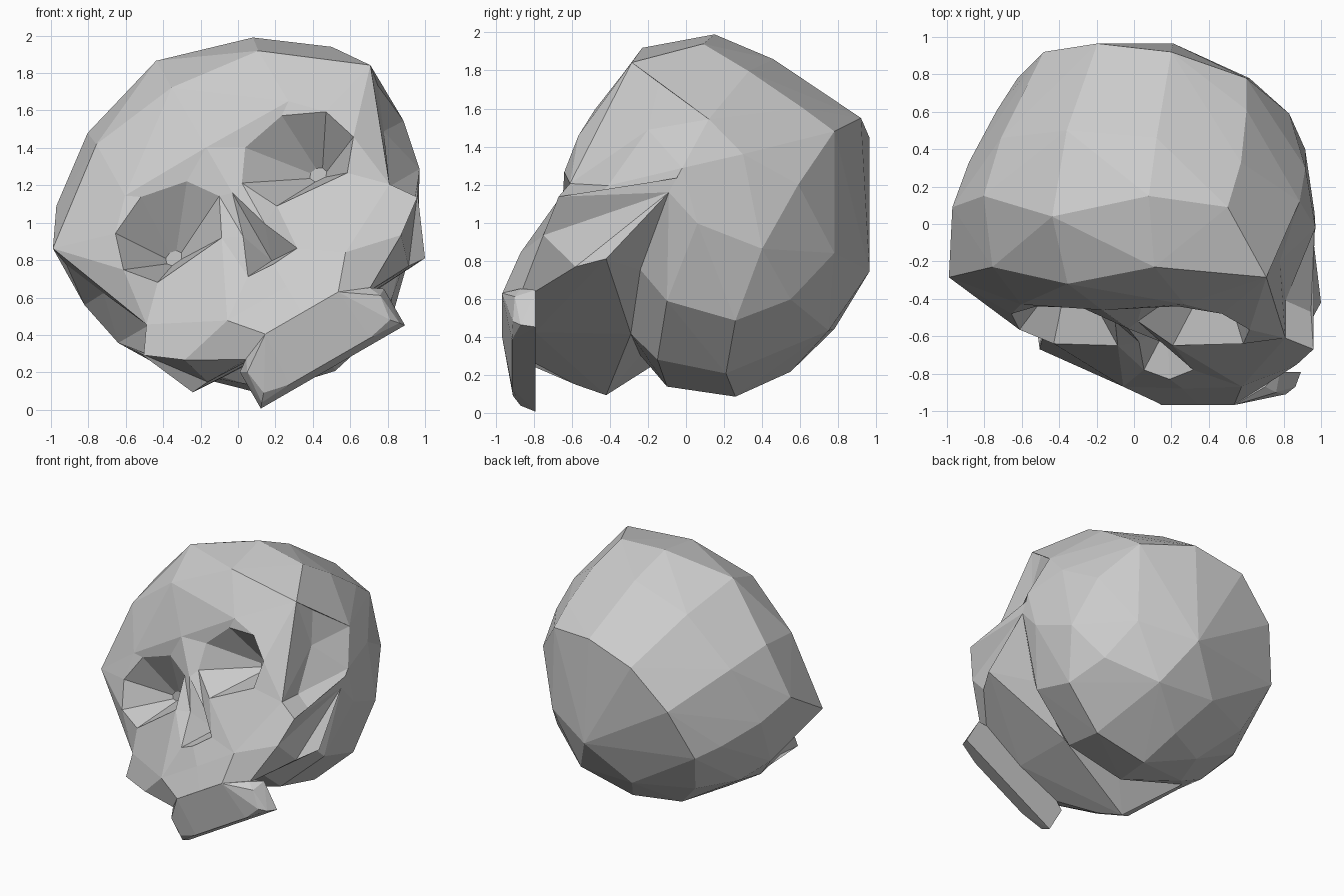
import bpy, bmesh, math
from mathutils import Matrix, Vector

if "Cube" in bpy.data.objects:
    bpy.data.objects.remove(bpy.data.objects["Cube"])

# Modelled upright and symmetric (u, y, w), then rolled 30 degrees about y
PLACE = Matrix.Translation((-0.03, 0, 1.16)) @ Matrix.Rotation(math.radians(-30), 4, 'Y')


def both(p):
    """A point and its mirror image (one point on the centre plane)."""
    return [p] if p[0] == 0 else [p, (-p[0], p[1], p[2])]


def add_face(bm, pts):
    """Add a face and its mirror image."""
    for s in (1, -1):
        vs = [bm.verts.new((s * p[0], p[1], p[2])) for p in pts]
        bm.faces.new(vs if s == 1 else vs[::-1])


def add_hull(bm, pts):
    vs = [bm.verts.new(q) for p in pts for q in both(p)]
    bmesh.ops.convex_hull(bm, input=vs)
    loose = [v for v in bm.verts if not v.link_faces]
    bmesh.ops.delete(bm, geom=loose, context='VERTS')


def finish(bm, name):
    bmesh.ops.remove_doubles(bm, verts=bm.verts, dist=0.002)
    bmesh.ops.recalc_face_normals(bm, faces=bm.faces)
    bm.transform(PLACE)
    me = bpy.data.meshes.new(name)
    bm.to_mesh(me)
    bm.free()
    ob = bpy.data.objects.new(name, me)
    bpy.context.collection.objects.link(ob)


# Facial landmarks: brow, eye rim, nose
P = {
    'b0': (0, -.46, .28), 'b1': (.505, -.43, .274), 'b2': (.98, -.285, .222),
    'e1': (.07, -.52, .02), 'e2': (.18, -.45, .175), 'e3': (.435, -.44, .225),
    'e4': (.65, -.48, .125), 'e5': (.71, -.565, -.065), 'e6': (.585, -.64, -.215),
    'e7': (.17, -.65, -.18),
    'n0': (0, -.56, 0), 'n1': (.067, -.63, -.23), 'n2': (.152, -.78, -.43),
    'n3': (0, -.83, -.44), 'na': (0, -.54, -.42),
}
# Temple, arch, cheek, jaw, palate, skull base
P.update({
    'q': (.96, -.14, .109), 's': (.985, .12, -.125), 'h': (.865, -.2, -.12),
    'A0': (.75, -.61, -.38), 'A1': (.745, -.41, -.39), 'A2': (.93, -.02, -.39),
    'B0': (.845, -.67, -.515), 'B1': (.83, -.47, -.515), 'D': (.9, -.03, -.43),
    'B2': (.857, -.09, -.495),
    'c1': (.668, -.75, -.647), 'c2': (.365, -.87, -.578), 'c3': (.62, -.58, -.81),
    'm': (0, -.88, -.58),
    't0': (0, -.965, -.742), 't1': (.225, -.965, -.742), 't2': (.38, -.86, -.81),
    'tb': (.38, -.79, -.82), 'pf': (0, -.79, -.85),
    'j': (.717, -.42, -.818), 'p': (.45, -.24, -.73), 'p0': (0, -.29, -.86),
    'k0': (0, -.15, -1.016), 'k1': (.45, -.1, -.92),
})

# Cranium: hull of the vault points, opened where the face and temples go
midline = [(0, -.32, .65), (0, .04, .815), (0, .5, .66), (0, .965, .33),
           (0, .965, -.48), (0, .75, -.84), (0, .21, -1.1)]
vault = [(.5, -.23, .588), (.51, .15, .664), (.48, .46, .53), (.394, .92, .223),
         (.85, .09, .41), (.84, .33, .25), (.77, .61, .07), (.706, .78, -.038),
         (.92, .3, -.3), (.765, .59, -.395), (.67, .4, -.73),
         (.78, .06, -.64), (.38, .55, -.87), (.4, .78, -.6), (.4, .26, -1.01)]
rim = [P[k] for k in ('b0', 'b1', 'b2', 's', 'A2', 'D', 'B2', 'k0', 'k1')]
bm = bmesh.new()
add_hull(bm, midline + vault + rim)


def is_open(f):
    ys = [v.co.y for v in f.verts]
    ws = [v.co.z for v in f.verts]
    temple = max(ys) < .13 and -.3 < sum(ws) / len(ws) < .1
    return temple or (max(ys) < 0 and min(ws) < .2)


bmesh.ops.delete(bm, geom=[f for f in bm.faces if is_open(f)], context='FACES')

# Brow and temple, cheek and nose, maxilla, arch, palate and base
faces = [
    'b0 b1 e3 e2', 'b0 e2 e1 n0', 'b1 e4 e3', 'b1 b2 e4', 'b2 e5 e4', 'b2 A0 e5',
    'A0 e6 e5', 'b2 q h', 'b2 s q', 'q s h', 's A2 h', 'A2 A1 h', 'A1 A0 h', 'A0 b2 h',
    'e7 e6 A0 c2', 'A0 B0 c1 c2', 'e7 c2 n2', 'e7 n2 n1', 'e1 e7 n1', 'n0 e1 n1',
    'n0 n1 na', 'n1 n2 na', 'n2 n3 na',
    'n2 c2 m n3', 'm c2 t1 t0', 'c2 c1 t2 t1', 'c1 c3 tb t2', 't1 t2 tb', 't0 t1 tb pf',
    'A0 A1 B1 B0', 'A1 A2 D B1', 'B0 B1 D', 'B0 D B2', 'B0 B2 c1',
    'c1 B2 c3', 'c3 B2 j', 'B2 p j',
    'j p p0', 'j p0 pf', 'j pf tb c3', 'p k1 k0 p0', 'B2 k1 p',
]
faces.remove('b2 s q')
for f in faces:
    add_face(bm, [P[k] for k in f.split()])
add_face(bm, [P['b2'], P['s'], P['q']])

# Eye sockets: funnels narrowing toward the lower back
ring = [Vector(P['e%d' % i]) for i in range(1, 8)]
core = Vector((.455, 0, -.17))
deep = [Vector((core.x + .15 * (v.x - core.x), -.26, core.z + .15 * (v.z - core.z)))
        for v in ring]
for i in range(7):
    k = (i + 1) % 7
    add_face(bm, [ring[i], ring[k], deep[k], deep[i]])
add_face(bm, deep)
finish(bm, 'skull')

# Upper tooth row: one faceted block with a flat back
bm = bmesh.new()
add_hull(bm, [(.225, -.968, -.742), (.38, -.87, -.805), (.41, -.9, -.87),
              (.445, -.79, -.85), (.2, -.79, -.75), (.445, -.79, -1.075),
              (.425, -.87, -1.05), (.39, -.91, -1.01), (.25, -.915, -1.04)])
finish(bm, 'upper_teeth')
